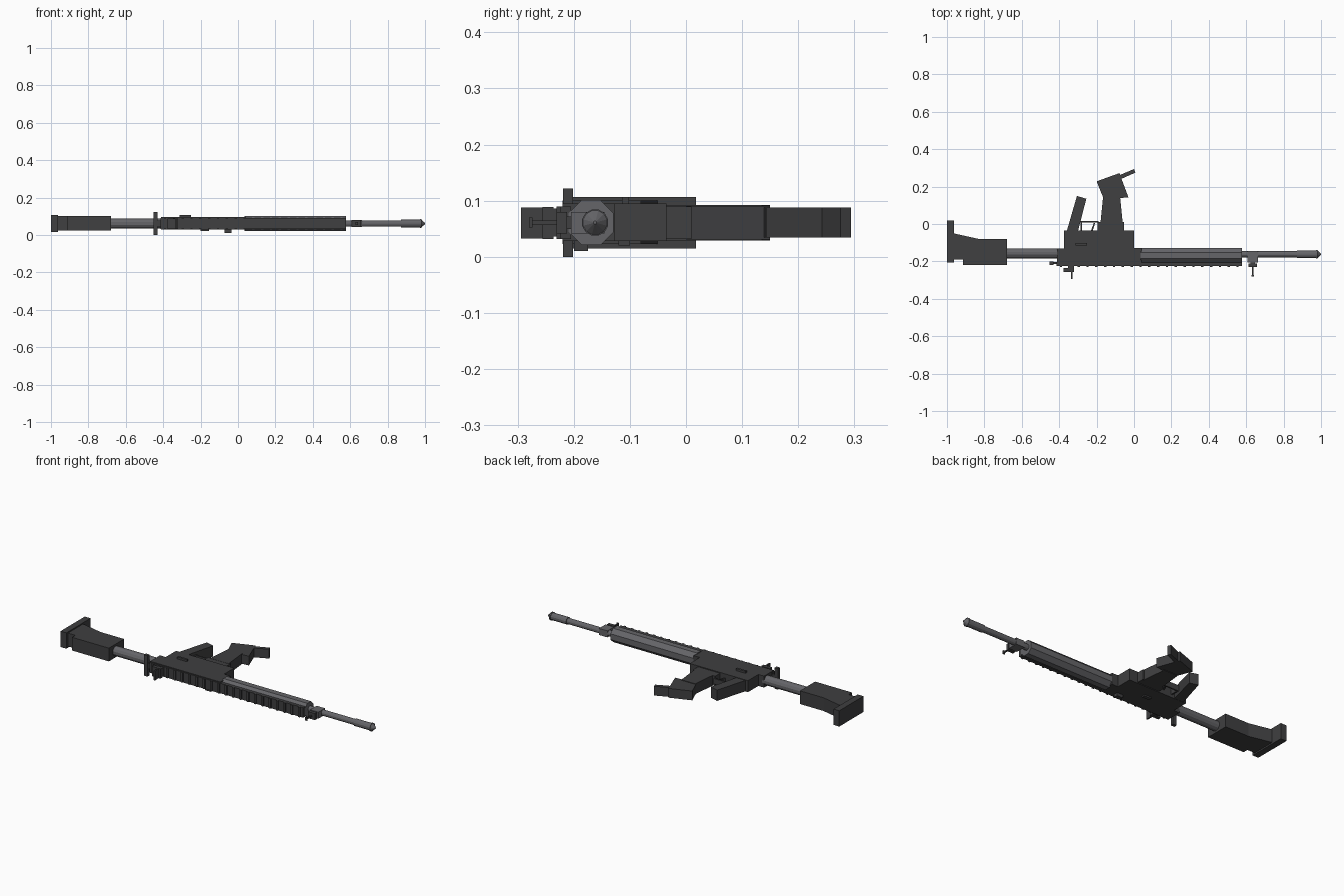
import bpy, bmesh, math
from mathutils import Matrix

ZC = 0.061   # mid plane of the model lying on its side


def mat(name, c):
    m = bpy.data.materials.new(name)
    m.diffuse_color = (*c, 1)
    return m


DARK = mat("dark", (0.05, 0.05, 0.052))
METAL = mat("metal", (0.13, 0.13, 0.14))


def finish(name, bm, m):
    bmesh.ops.recalc_face_normals(bm, faces=bm.faces)
    me = bpy.data.meshes.new(name)
    bm.to_mesh(me)
    bm.free()
    me.materials.append(m)
    ob = bpy.data.objects.new(name, me)
    bpy.context.collection.objects.link(ob)
    return ob


def plate(name, pts, z0, z1, m=DARK):
    """Extrude an xy outline from z0 to z1."""
    bm = bmesh.new()
    f = bm.faces.new([bm.verts.new((x, y, z0)) for x, y in pts])
    g = bmesh.ops.extrude_face_region(bm, geom=[f])
    for v in g["geom"]:
        if isinstance(v, bmesh.types.BMVert):
            v.co.z = z1
    return finish(name, bm, m)


def box(name, x0, x1, y0, y1, z0, z1, m=DARK):
    return plate(name, [(x0, y0), (x1, y0), (x1, y1), (x0, y1)], z0, z1, m)


def rod(name, x0, x1, r0, r1, y, n=12, m=METAL, z=ZC):
    """Cylinder or cone along x, with flats facing up when n is even."""
    bm = bmesh.new()
    M = (Matrix.Translation(((x0 + x1) / 2, y, z)) @ Matrix.Rotation(math.pi / 2, 4, 'Y')
         @ Matrix.Rotation(math.pi / n, 4, 'Z'))
    bmesh.ops.create_cone(bm, cap_ends=True, segments=n, radius1=r0, radius2=r1,
                          depth=x1 - x0, matrix=M)
    return finish(name, bm, m)


# Stock
box("butt_pad", -1.0, -0.963, -0.205, 0.018, 0.015, 0.107)
plate("stock", [(-0.965, -0.05), (-0.83, -0.08), (-0.678, -0.08), (-0.678, -0.22),
                (-0.915, -0.22), (-0.915, -0.19), (-0.965, -0.19)], 0.023, 0.1)
rod("buffer_tube", -0.69, -0.4, 0.028, 0.028, -0.157)

# Receiver, magazine well and grip
plate("receiver", [(-0.412, -0.22), (0.04, -0.22), (0.04, -0.127), (0.0, -0.127), (0.0, -0.035),
                   (-0.375, -0.035), (-0.375, -0.13), (-0.412, -0.13)], 0.028, 0.095)
box("magazine_well", -0.195, -0.053, -0.05, 0.01, 0.032, 0.09)
plate("grip", [(-0.36, -0.04), (-0.305, 0.15), (-0.255, 0.135), (-0.3, -0.04)], 0.029, 0.092)
box("guard_bar", -0.285, -0.19, 0.008, 0.016, 0.045, 0.078)
box("guard_post", -0.285, -0.277, -0.04, 0.012, 0.045, 0.078)
plate("trigger", [(-0.232, -0.04), (-0.215, 0.005), (-0.208, 0.005), (-0.222, -0.04)], 0.053, 0.07)

# Magazine in two angled sections with a foot plate
plate("magazine_upper", [(-0.18, 0.0), (-0.06, 0.0), (-0.075, 0.15), (-0.165, 0.15)], 0.031, 0.091)
plate("magazine_lower", [(-0.16, 0.13), (-0.03, 0.143), (-0.078, 0.272), (-0.2, 0.228)], 0.034, 0.088)
plate("magazine_foot", [(-0.075, 0.262), (0.0, 0.294), (0.008, 0.275), (-0.066, 0.242)], 0.034, 0.088)

# Small controls on the two sides
box("selector", -0.312, -0.25, -0.114, -0.102, 0.09, 0.107)
box("bolt_catch", -0.2, -0.155, -0.12, -0.1, 0.02, 0.03)
box("forward_assist", -0.072, -0.035, -0.2, -0.175, 0.01, 0.03)
box("charging_bar", -0.45, -0.4, -0.215, -0.203, 0.045, 0.078)
box("charging_handle", -0.452, -0.43, -0.219, -0.201, 0.0, 0.122)

# Handguard and barrel
rod("handguard", 0.035, 0.577, 0.0435, 0.0435, -0.169, 8)
rod("barrel", 0.57, 0.88, 0.017, 0.017, -0.162)
rod("muzzle", 0.872, 0.975, 0.021, 0.021, -0.162, 12)
rod("muzzle_rim", 0.972, 0.98, 0.024, 0.024, -0.162, 12)
rod("muzzle_tip", 0.978, 1.0, 0.024, 0.003, -0.162, 12)

# Top rail with evenly spaced teeth
box("rail", -0.415, 0.577, -0.224, -0.205, 0.032, 0.09)
for i in range(21):
    x = -0.39 + i * 0.0472
    box("rail_tooth", x - 0.006, x + 0.006, -0.231, -0.222, 0.032, 0.09)

# Front sight
box("front_block", 0.608, 0.662, -0.205, -0.145, 0.042, 0.08, METAL)
box("front_base", 0.613, 0.657, -0.231, -0.212, 0.042, 0.08)
box("front_neck", 0.622, 0.648, -0.214, -0.2, 0.05, 0.072)
box("front_post", 0.631, 0.638, -0.28, -0.229, 0.057, 0.065)
box("front_post_cap", 0.628, 0.641, -0.28, -0.274, 0.052, 0.07)

# Rear sight
box("rear_foot", -0.352, -0.32, -0.24, -0.22, 0.036, 0.086)
box("rear_base", -0.376, -0.32, -0.256, -0.236, 0.032, 0.089)
box("rear_blade", -0.338, -0.33, -0.294, -0.25, 0.033, 0.088)
